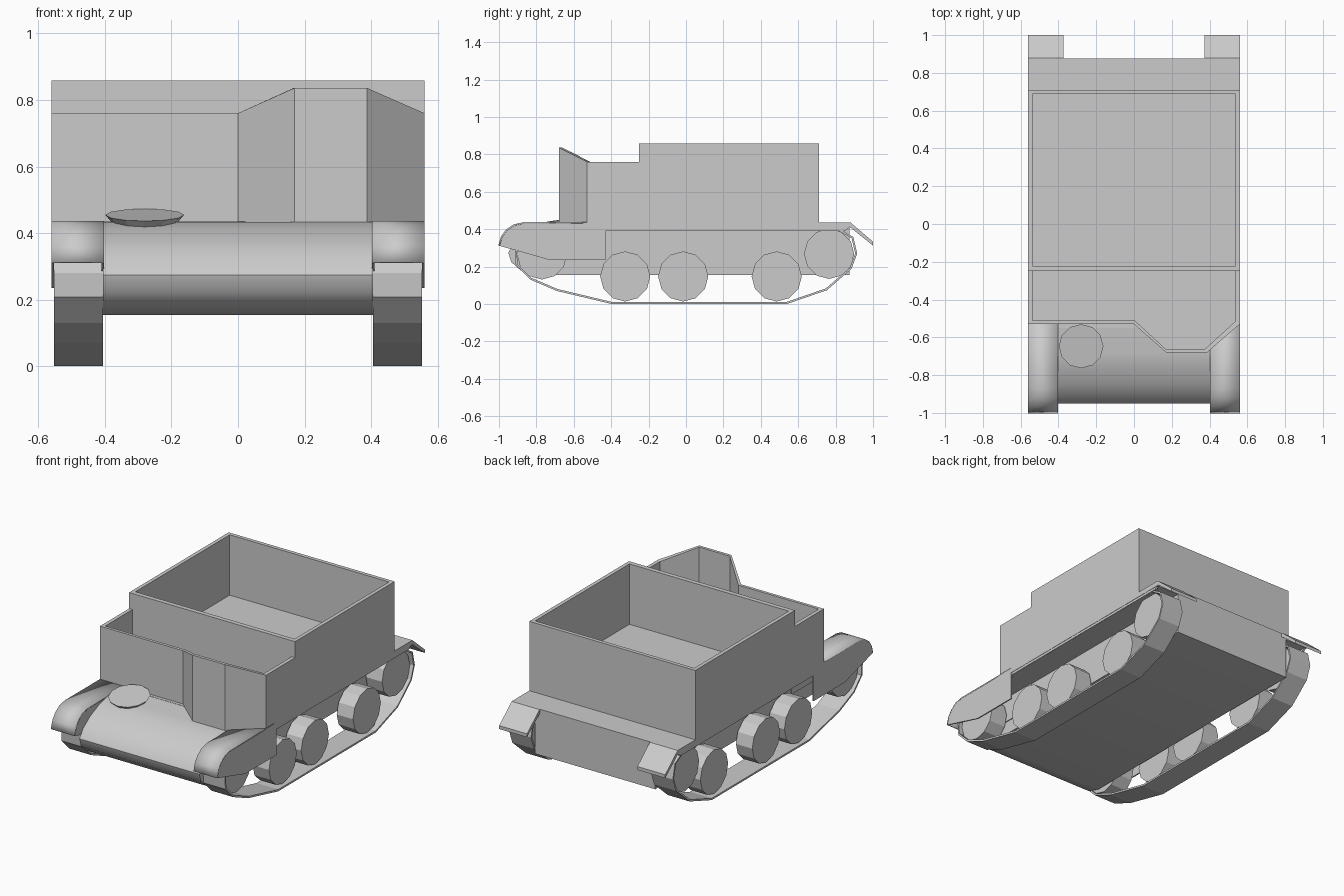
import bpy, bmesh, math
from mathutils import Matrix

if "Cube" in bpy.data.objects:
    bpy.data.objects.remove(bpy.data.objects["Cube"])


def finish(name, bm, smooth=None):
    bmesh.ops.recalc_face_normals(bm, faces=bm.faces)
    me = bpy.data.meshes.new(name)
    bm.to_mesh(me)
    bm.free()
    ob = bpy.data.objects.new(name, me)
    bpy.context.collection.objects.link(ob)
    if smooth:
        bpy.ops.object.select_all(action='DESELECT')
        ob.select_set(True)
        bpy.context.view_layer.objects.active = ob
        bpy.ops.object.shade_smooth_by_angle(angle=math.radians(smooth))
    return ob


def prism(name, pts, x0, x1, smooth=None):
    """Side profile (y, z) extruded across x."""
    bm = bmesh.new()
    a = [bm.verts.new((x0, y, z)) for y, z in pts]
    b = [bm.verts.new((x1, y, z)) for y, z in pts]
    bm.faces.new(a)
    bm.faces.new(b)
    for i in range(len(pts)):
        j = (i + 1) % len(pts)
        bm.faces.new((a[i], a[j], b[j], b[i]))
    return finish(name, bm, smooth)


def strip(name, pts, x0, x1, thick, closed=False, smooth=None):
    """Thin bent plate following a side path (y, z)."""
    bm = bmesh.new()
    a = [bm.verts.new((x0, y, z)) for y, z in pts]
    b = [bm.verts.new((x1, y, z)) for y, z in pts]
    n = len(pts)
    for i in range(n if closed else n - 1):
        j = (i + 1) % n
        bm.faces.new((a[i], a[j], b[j], b[i]))
    ob = finish(name, bm, smooth)
    mod = ob.modifiers.new("thickness", 'SOLIDIFY')
    mod.thickness = thick
    mod.offset = 0
    return ob


def tub(name, outer, inner, tops, bottom, floor):
    """Open box with thick walls; tops gives the rim height per corner."""
    bm = bmesh.new()
    loops = [
        [bm.verts.new((x, y, bottom)) for x, y in outer],
        [bm.verts.new((x, y, t)) for (x, y), t in zip(outer, tops)],
        [bm.verts.new((x, y, t)) for (x, y), t in zip(inner, tops)],
        [bm.verts.new((x, y, floor)) for x, y in inner],
    ]
    n = len(outer)
    for lo, hi in zip(loops, loops[1:]):
        for i in range(n):
            j = (i + 1) % n
            bm.faces.new((lo[i], lo[j], hi[j], hi[i]))
    bm.faces.new(loops[0])
    bm.faces.new(loops[3])
    return finish(name, bm)


def cylinder(name, loc, r1, r2, depth, sides, rot, spin=0):
    bm = bmesh.new()
    m = Matrix.Translation(loc) @ rot @ Matrix.Rotation(spin, 4, 'Z')
    bmesh.ops.create_cone(bm, cap_ends=True, segments=sides, radius1=r1,
                          radius2=r2, depth=depth, matrix=m)
    return finish(name, bm)


# lower hull with rounded nose
prism("lower_hull", [(0.875, 0.155), (0.875, 0.43), (-0.68, 0.434),
                     (-0.76, 0.415), (-0.85, 0.375), (-0.92, 0.325),
                     (-0.95, 0.275), (-0.935, 0.225), (-0.885, 0.18),
                     (-0.80, 0.155)], -0.405, 0.405, 40)

# deck plate over the tracks
prism("deck", [(0.875, 0.405), (0.875, 0.435), (-0.55, 0.435), (-0.55, 0.405)],
      -0.56, 0.56)

# rear cargo compartment
tub("rear_compartment",
    [(-0.56, -0.25), (0.56, -0.25), (0.56, 0.71), (-0.56, 0.71)],
    [(-0.537, -0.222), (0.537, -0.222), (0.537, 0.687), (-0.537, 0.687)],
    [0.858] * 4, 0.415, 0.49)

# front crew compartment with raised gunner bay
tub("front_compartment",
    [(-0.56, -0.24), (-0.56, -0.53), (0, -0.53), (0.17, -0.68),
     (0.387, -0.68), (0.56, -0.53), (0.56, -0.24)],
    [(-0.537, -0.24), (-0.537, -0.512), (0.005, -0.512), (0.168, -0.662),
     (0.375, -0.662), (0.537, -0.515), (0.537, -0.24)],
    [0.76, 0.76, 0.76, 0.836, 0.836, 0.76, 0.76], 0.43, 0.47)

# spare disc resting on the nose
cylinder("nose_disc", (-0.28, -0.645, 0.441), 0.095, 0.118, 0.028, 12,
         Matrix.Rotation(math.radians(9), 4, 'X'))

fender_top = [(-1.0, 0.312), (-0.985, 0.36), (-0.96, 0.395), (-0.92, 0.422),
              (-0.87, 0.433), (-0.43, 0.433)]
track_path = [(-0.40, 0.006), (0.54, 0.006), (0.75, 0.078), (0.88, 0.19),
              (0.91, 0.27), (0.89, 0.355), (0.82, 0.395), (-0.80, 0.395),
              (-0.875, 0.35), (-0.91, 0.28), (-0.905, 0.21), (-0.83, 0.135),
              (-0.69, 0.075)]
wheels = [("front_wheel", -0.77, 0.265), ("road_wheel_1", -0.325, 0.147),
          ("road_wheel_2", -0.015, 0.147), ("road_wheel_3", 0.485, 0.147),
          ("rear_wheel", 0.765, 0.268)]
sideways = Matrix.Rotation(math.pi / 2, 4, 'Y')

for s, side in ((1, "right"), (-1, "left")):
    # front fender: curved cover with outer and inner side plates
    strip(side + "_fender_cover", fender_top, s * 0.402, s * 0.56, 0.008,
          smooth=40)
    plate = fender_top + [(-0.43, 0.235), (-0.73, 0.235)]
    prism(side + "_fender_outer_plate", plate, s * 0.552, s * 0.56)
    prism(side + "_fender_inner_plate", plate, s * 0.402, s * 0.41)
    # narrow skirt below the deck
    prism(side + "_skirt", [(-0.43, 0.39), (0.85, 0.39), (0.875, 0.41),
                            (-0.43, 0.41)], s * 0.545, s * 0.558)
    # rear mudguard flap
    prism(side + "_rear_flap", [(0.86, 0.435), (0.88, 0.435), (1.0, 0.333),
                                (1.0, 0.312), (0.875, 0.412)],
          s * 0.372, s * 0.56)
    # track band
    strip(side + "_track", track_path, s * 0.405, s * 0.552, 0.011, True)
    # wheels
    for name, y, z in wheels:
        cylinder(side + "_" + name, (s * 0.475, y, z), 0.134, 0.134, 0.11, 12,
                 sideways)
